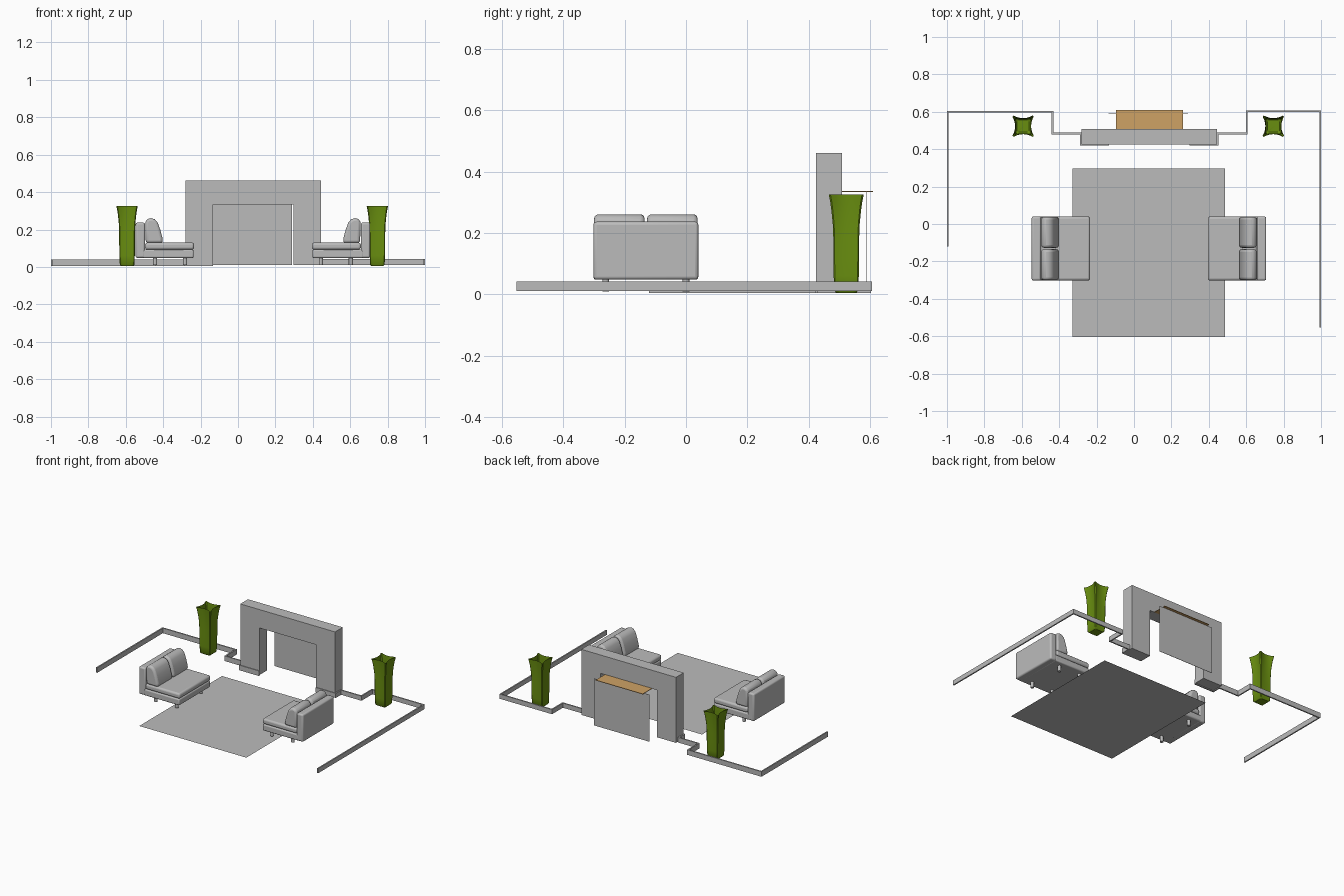
import bpy, bmesh, math
from mathutils import Vector

if "Cube" in bpy.data.objects:
    bpy.data.objects.remove(bpy.data.objects["Cube"])


def material(name, rgb):
    m = bpy.data.materials.new(name)
    m.diffuse_color = (*rgb, 1)
    m.use_nodes = True
    m.node_tree.nodes["Principled BSDF"].inputs["Base Color"].default_value = m.diffuse_color
    return m


GREY = material("soft_grey", (0.5, 0.5, 0.5))
GREEN = material("leaf_green", (0.14, 0.27, 0.005))
WOOD = material("tan_wood", (0.62, 0.36, 0.13))


def finish(name, bm, mat, bevel=0, smooth=False):
    bmesh.ops.recalc_face_normals(bm, faces=bm.faces[:])
    me = bpy.data.meshes.new(name)
    bm.to_mesh(me)
    bm.free()
    me.materials.append(mat)
    ob = bpy.data.objects.new(name, me)
    bpy.context.collection.objects.link(ob)
    if bevel:
        b = ob.modifiers.new("rounding", 'BEVEL')
        b.width, b.segments = bevel, 3
        b.limit_method, b.angle_limit = 'ANGLE', math.radians(35)
    if bevel or smooth:
        bpy.ops.object.select_all(action='DESELECT')
        ob.select_set(True)
        bpy.context.view_layer.objects.active = ob
        bpy.ops.object.shade_smooth_by_angle(angle=math.radians(45))
    return ob


def extrude_xz(name, pts, y0, y1, mat, bevel=0):
    """Extrude an x-z profile from y0 to y1."""
    bm = bmesh.new()
    f = bm.faces.new([bm.verts.new((x, y0, z)) for x, z in pts])
    ext = bmesh.ops.extrude_face_region(bm, geom=[f])
    bmesh.ops.translate(bm, vec=(0, y1 - y0, 0),
                        verts=[g for g in ext["geom"] if isinstance(g, bmesh.types.BMVert)])
    return finish(name, bm, mat, bevel)


def box(name, x, y, z, mat, bevel=0):
    pts = [(x[0], z[0]), (x[1], z[0]), (x[1], z[1]), (x[0], z[1])]
    return extrude_xz(name, pts, y[0], y[1], mat, bevel)


def skirting(name, path, z0, z1, t=0.009):
    """Baseboard strip with mitred corners along an x-y path."""
    P = [Vector(p) for p in path]
    bm = bmesh.new()
    rings = []
    for i, p in enumerate(P):
        dirs = []
        if i > 0:
            dirs.append((p - P[i - 1]).normalized())
        if i < len(P) - 1:
            dirs.append((P[i + 1] - p).normalized())
        norms = [Vector((-d.y, d.x)) for d in dirs]
        n = norms[0] if len(norms) == 1 else norms[0] + norms[1]
        a, b = p + n * t / 2, p - n * t / 2
        rings.append([bm.verts.new((q.x, q.y, z)) for q, z in
                      ((a, z0), (b, z0), (b, z1), (a, z1))])
    for r, s in zip(rings, rings[1:]):
        for k in range(4):
            bm.faces.new((r[k], r[(k + 1) % 4], s[(k + 1) % 4], s[k]))
    bm.faces.new(rings[0])
    bm.faces.new(rings[-1])
    finish(name, bm, GREY)


# Rug
bm = bmesh.new()
bm.faces.new([bm.verts.new(p) for p in
              ((-0.33, -0.605, 0), (0.487, -0.605, 0), (0.487, 0.297, 0), (-0.33, 0.297, 0))])
finish("rug", bm, GREY)

# Fireplace surround with its back panel and wooden top
extrude_xz("fireplace_surround",
           [(-0.28, 0.01), (-0.135, 0.01), (-0.135, 0.335), (0.297, 0.335),
            (0.297, 0.01), (0.443, 0.01), (0.443, 0.462), (-0.28, 0.462)], 0.425, 0.509, GREY)
box("fireplace_back_panel", (-0.135, 0.288), (0.589, 0.591), (0.01, 0.334), GREY)
box("fireplace_top_board", (-0.097, 0.262), (0.509, 0.61), (0.334, 0.337), WOOD)

# Baseboards
skirting("left_baseboard",
         [(-0.995, -0.12), (-0.995, 0.6), (-0.436, 0.6), (-0.436, 0.484),
          (-0.284, 0.484), (-0.284, 0.425), (-0.135, 0.425)], 0.005, 0.04)
skirting("right_baseboard",
         [(0.297, 0.425), (0.447, 0.425), (0.447, 0.484), (0.602, 0.484),
          (0.602, 0.602), (0.995, 0.602), (0.995, -0.553)], 0.01, 0.042)


# Sofas: one layout, mirrored about x = 0.08
def sofa(side, m):
    def X(x):
        return x if m > 0 else 0.16 - x
    def rng(a, b):
        return sorted((X(a), X(b)))
    y = (-0.302, 0.04)
    box(side + "_sofa_back", rng(-0.547, -0.497), y, (0.048, 0.237), GREY, 0.01)
    box(side + "_sofa_base", rng(-0.51, -0.237), y, (0.048, 0.092), GREY, 0.008)
    box(side + "_sofa_seat", rng(-0.497, -0.235), y, (0.093, 0.13), GREY, 0.012)
    prof = [(-0.493, 0.128), (-0.402, 0.128), (-0.404, 0.155), (-0.416, 0.2), (-0.43, 0.238),
            (-0.445, 0.255), (-0.465, 0.261), (-0.485, 0.257), (-0.495, 0.24)]
    prof = [(X(x), z) for x, z in prof]
    for i, (a, b) in enumerate(((-0.3, -0.135), (-0.127, 0.038))):
        extrude_xz(f"{side}_back_cushion_{i + 1}", prof, a, b, GREY, 0.014)
    # Short round legs
    for i, (lx, ly) in enumerate([(x, v) for x in (-0.443, -0.283) for v in (-0.262, 0.0)]):
        bm = bmesh.new()
        bmesh.ops.create_cone(bm, cap_ends=True, segments=16, radius1=0.011,
                              radius2=0.011, depth=0.042)
        bmesh.ops.translate(bm, verts=bm.verts[:], vec=(X(lx), ly, 0.03))
        finish(f"{side}_sofa_leg_{i + 1}", bm, GREY, smooth=True)


sofa("left", 1)
sofa("right", -1)


# Vases: square section with flared corners and dented sides, open at the top
def vase(name, cx, cy):
    #        z      half   dent
    levels = [(0.004, 0.032, 0.0), (0.012, 0.039, 0.02), (0.06, 0.041, 0.04),
              (0.12, 0.042, 0.06), (0.18, 0.042, 0.08), (0.23, 0.044, 0.12),
              (0.27, 0.048, 0.17), (0.3, 0.052, 0.21), (0.325, 0.057, 0.25)]
    bm = bmesh.new()
    rings = []
    for z, s, d in levels:
        ring = []
        for q in range(4):
            c, sn = math.cos(q * math.pi / 2), math.sin(q * math.pi / 2)
            for k in range(7):
                t = -0.9 + 1.8 * k / 6
                u, v = s * (1 - d * (1 - t * t / 0.81)), s * t
                ring.append(bm.verts.new((cx + u * c - v * sn, cy + u * sn + v * c, z)))
        rings.append(ring)
    n = len(rings[0])
    for r, s in zip(rings, rings[1:]):
        for k in range(n):
            bm.faces.new((r[k], r[(k + 1) % n], s[(k + 1) % n], s[k]))
    bm.faces.new(rings[0])
    finish(name, bm, GREEN, smooth=True)


vase("left_vase", -0.593, 0.523)
vase("right_vase", 0.745, 0.523)
